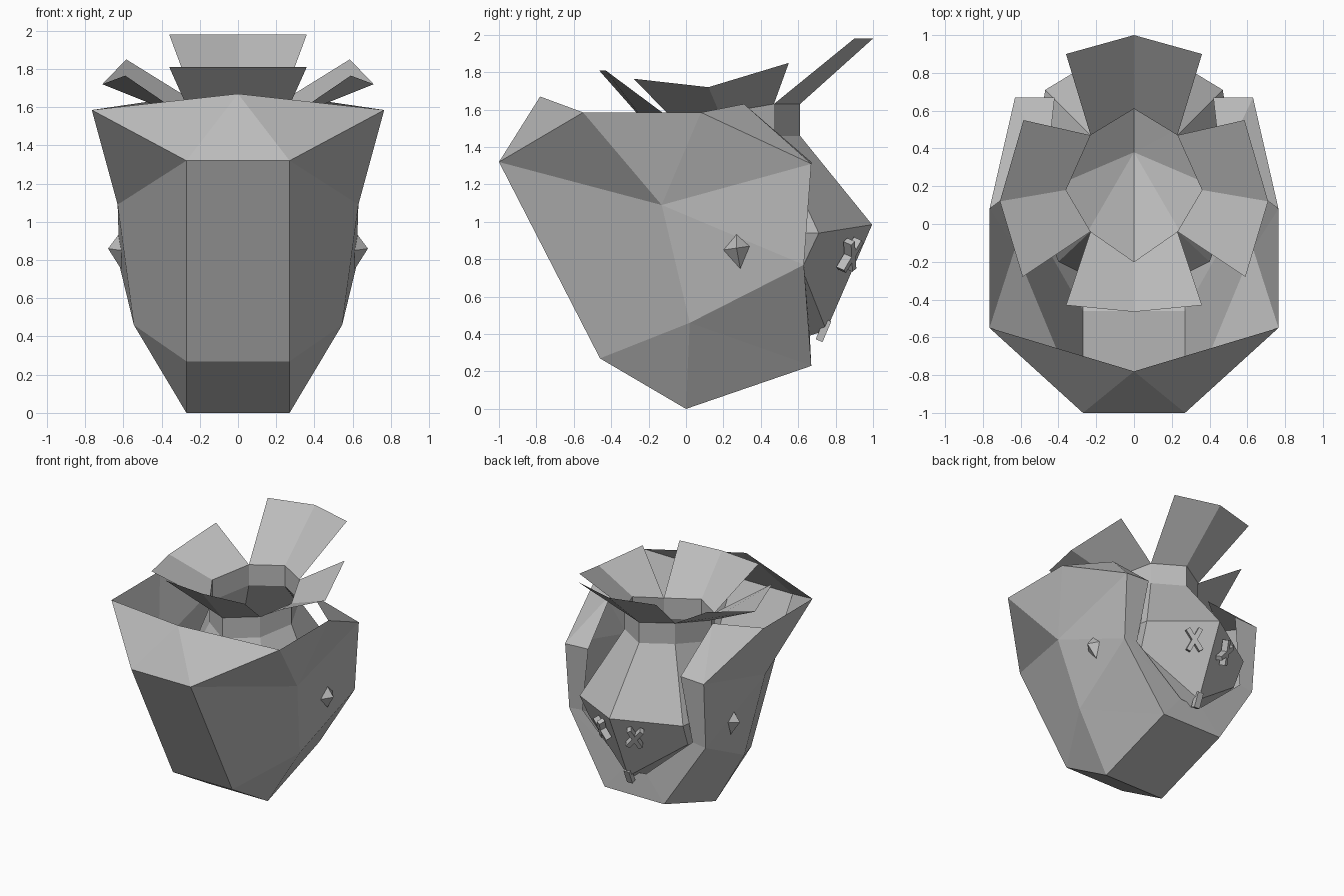
import bpy
import bmesh
from mathutils import Matrix, Vector

old = bpy.data.objects.get("Cube")
if old:
    bpy.data.objects.remove(old)

grey = bpy.data.materials.new("plain_grey")
grey.use_nodes = True
grey.diffuse_color = (0.5, 0.5, 0.5, 1)
grey.node_tree.nodes["Principled BSDF"].inputs["Base Color"].default_value = (0.5, 0.5, 0.5, 1)


def finish(name, bm, mirrored=False):
    """Turn a bmesh into a flat shaded object, mirrored across x when asked."""
    bmesh.ops.recalc_face_normals(bm, faces=bm.faces)
    mesh = bpy.data.meshes.new(name)
    bm.to_mesh(mesh)
    bm.free()
    mesh.materials.append(grey)
    obj = bpy.data.objects.new(name, mesh)
    bpy.context.collection.objects.link(obj)
    if mirrored:
        mirror = obj.modifiers.new("Mirror", "MIRROR")
        mirror.use_clip = True
        mirror.merge_threshold = 0.002
    return obj


def shell(name, points, faces, mirrored=True):
    """Build a faceted shell from named corner points."""
    bm = bmesh.new()
    verts = {key: bm.verts.new(co) for key, co in points.items()}
    for face in faces:
        bm.faces.new([verts[key] for key in face.split()])
    return finish(name, bm, mirrored)


def loft(name, rows, tip=None, mirrored=True):
    """Skin rows of equal length, closing the last row to a tip."""
    bm = bmesh.new()
    grid = [[bm.verts.new(co) for co in row] for row in rows]
    for upper, lower in zip(grid, grid[1:]):
        for i in range(len(upper) - 1):
            bm.faces.new((upper[i], upper[i + 1], lower[i + 1], lower[i]))
    if tip:
        end = bm.verts.new(tip)
        for a, b in zip(grid[-1], grid[-1][1:]):
            bm.faces.new((a, b, end))
    return finish(name, bm, mirrored)


# Open hood: half of the outer shell with its folded rim
hood = {
    "brow": (0.27, -1, 1.32), "brow_mid": (0, -1, 1.32),
    "crest": (0, -0.78, 1.67), "corner": (0.765, -0.55, 1.585),
    "low": (0.27, -0.46, 0.27), "low_mid": (0, -0.46, 0.27),
    "base": (0.27, 0, 0), "base_mid": (0, 0, 0),
    "toe": (0.27, 0.67, 0.23), "toe_mid": (0, 0.67, 0.23),
    "cheek": (0.63, -0.13, 1.09), "jaw": (0.545, 0.02, 0.46),
    "rear": (0.765, 0.08, 1.585), "edge": (0.63, 0.67, 1.31),
    "notch": (0.62, 0.63, 0.77), "fold_top": (0.46, 0.31, 1.63),
    "fold_edge": (0.42, 0.67, 1.32), "fold_notch": (0.5, 0.63, 0.785),
    "lip": (0.1, 0.66, 0.43), "lip_mid": (0, 0.66, 0.42),
}
shell("hood", hood, [
    "brow brow_mid low_mid low", "low low_mid base_mid base", "base base_mid toe_mid toe",
    "brow brow_mid crest", "brow crest corner", "brow corner cheek", "corner rear cheek",
    "rear edge cheek", "cheek edge notch", "cheek notch jaw", "brow cheek jaw low",
    "low jaw base", "jaw toe base", "jaw notch toe", "rear fold_top edge",
    "fold_top fold_edge edge", "edge fold_edge fold_notch notch",
    "notch fold_notch lip", "notch lip toe", "toe lip lip_mid toe_mid",
])

# Collar: tilted upright ring around the neck opening
collar = [(0, 0.61, 1.63), (0.23, 0.47, 1.63), (0.36, 0.18, 1.58),
          (0.23, -0.04, 1.52), (0, -0.2, 1.51)]
neck = [(x, y, z - 0.17) for x, y, z in collar]
loft("collar", [collar, neck])

# Hollow head: flares from the neck to the widest row, then narrows to the base
nose, temple, chin = (0, 0.995, 0.985), (0.47, 0.71, 0.94), (0, 0.75, 0.42)
widest = [nose, temple, (0.55, 0.2, 0.95), (0.4, -0.2, 0.9), (0, -0.4, 0.9)]
lower = [chin, (0.45, 0.62, 0.75), (0.42, 0.2, 0.6), (0.25, -0.05, 0.55), (0, -0.2, 0.5)]
loft("head", [neck, widest, lower], tip=(0, 0.38, 0.3))


def flip(points):
    return [(-x, y, z) for x, y, z in points]


# Flared leaves: each grows from three neighbouring collar corners
back_tip = [(0.36, 0.9, 1.98), (0, 1, 1.98)]
front_tip = [(0.36, -0.43, 1.81), (0, -0.465, 1.81)]
side_tip = [(0.59, -0.28, 1.765), (0.71, 0.12, 1.72), (0.585, 0.55, 1.85)]
side_base = [collar[3], collar[2], collar[1]]
loft("back_leaf", [back_tip, [collar[1], collar[0]]])
loft("front_leaf", [front_tip, [collar[3], collar[4]]])
loft("left_leaf", [side_tip, side_base], mirrored=False)
loft("right_leaf", [flip(side_tip), flip(side_base)], mirrored=False)

# Crossed eyes: two slim bars lying on each slanted face plane
across = (Vector(temple) - Vector(nose)).normalized()
normal = across.cross(Vector(chin) - Vector(nose)).normalized()
if normal.y < 0:
    normal.negate()
up = normal.cross(across).normalized()
center = Vector((0.14, 0.86, 0.83)) + normal * 0.02
bm = bmesh.new()
for lean in (-1, 1):
    along = (across * lean * 0.6 + up).normalized()
    side = normal.cross(along)
    frame = Matrix((along, side, normal)).transposed().to_4x4()
    place = Matrix.Translation(center) @ frame @ Matrix.Diagonal((0.19, 0.035, 0.05, 1))
    bmesh.ops.create_cube(bm, size=1, matrix=place)
finish("crossed_eyes", bm, mirrored=True)

# Chin nub
bm = bmesh.new()
bmesh.ops.create_cube(bm, size=1, matrix=Matrix.Translation((0, 0.735, 0.42))
                      @ Matrix.Rotation(-0.4, 4, "X") @ Matrix.Diagonal((0.05, 0.04, 0.12, 1)))
finish("chin_nub", bm)

# Side studs: pointed four-sided pyramids on the hood
shell("side_studs", {
    "tip": (0.68, 0.27, 0.86), "top": (0.62, 0.27, 0.94), "back": (0.62, 0.34, 0.87),
    "bottom": (0.61, 0.29, 0.75), "front": (0.61, 0.2, 0.85),
}, ["tip top back", "tip back bottom", "tip bottom front", "tip front top",
    "top back bottom front"])
